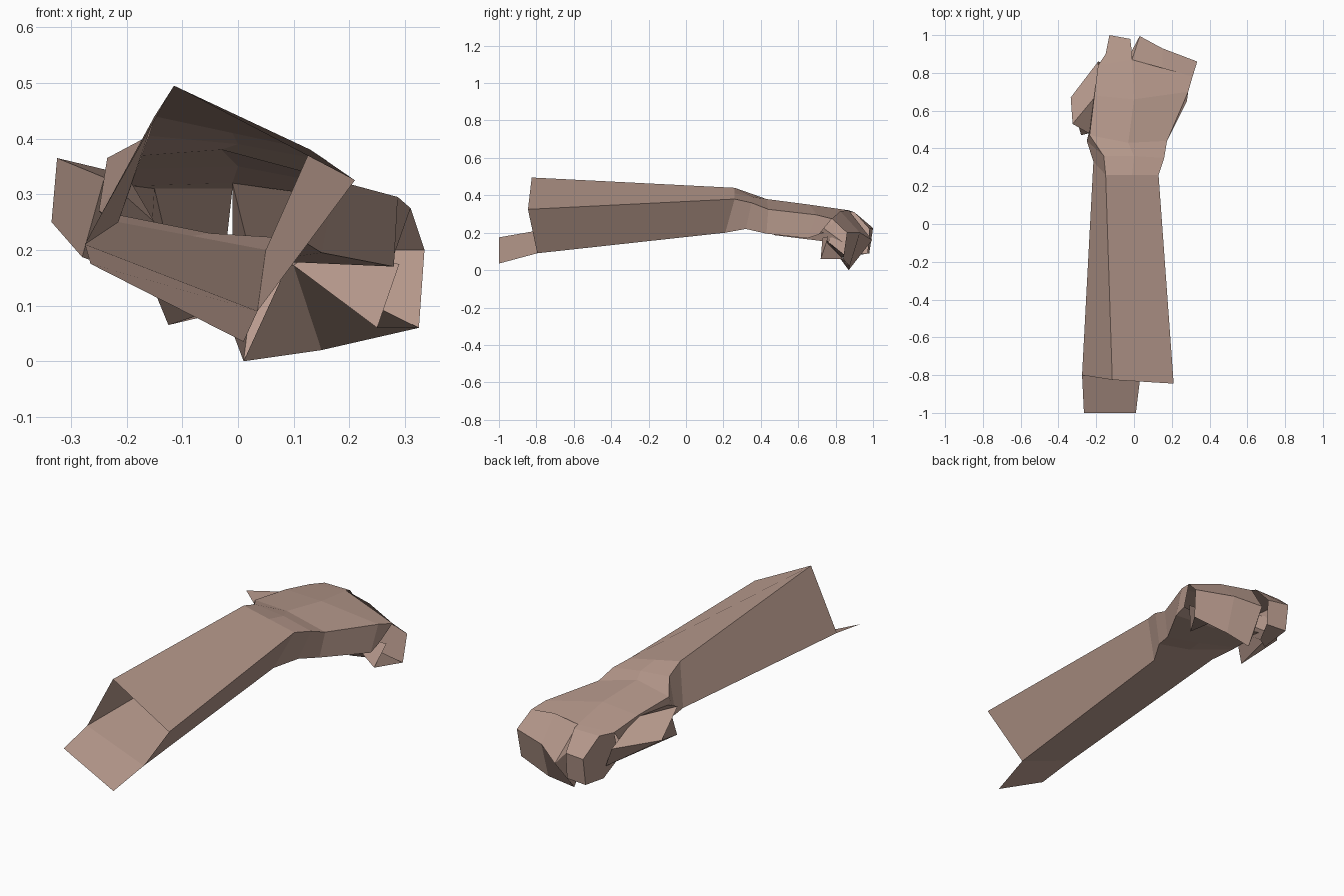
import bpy

skin = bpy.data.materials.new("skin")
skin.diffuse_color = (0.48, 0.325, 0.268, 1)


def loft(name, rings, closed=True, cap_start=False, cap_end=False):
    """Skin neighbouring rows of points; closed rows wrap around into tubes."""
    n = len(rings[0])
    verts = [p for r in rings for p in r]
    faces = []
    for i in range(len(rings) - 1):
        for j in range(n if closed else n - 1):
            k = (j + 1) % n
            faces.append((i * n + j, i * n + k, (i + 1) * n + k, (i + 1) * n + j))
    if cap_start:
        faces.append(tuple(reversed(range(n))))
    if cap_end:
        faces.append(tuple(range(len(verts) - n, len(verts))))
    me = bpy.data.meshes.new(name)
    me.from_pydata(verts, [], faces)
    me.materials.append(skin)
    ob = bpy.data.objects.new(name, me)
    bpy.context.collection.objects.link(ob)
    return ob


def mid(a, b):
    return tuple((p + q) / 2 for p, q in zip(a, b))


# forearm: open four-sided sleeve
elbow = [(-.115, -.825, .495), (.21, -.845, .325), (.035, -.795, .09), (-.275, -.80, .21)]
wrist = [(-.15, .26, .44), (.13, .26, .38), (.05, .21, .20), (-.215, .33, .25)]
loft("forearm", [elbow, wrist])

# flap continuing the underside behind the elbow opening
loft("elbow_flap", [[elbow[2], elbow[3]], [(.01, -1, .035), (-.265, -1, .175)]], closed=False)

# palm: six-sided rings from wrist to knuckles, open into the fist
A, B, C, D = wrist
knuckles = [(-.19, .84, .315), (-.01, .87, .32), (.31, .78, .275)]
loft("palm", [
    [A, mid(A, B), B, C, mid(C, D), D],
    [(-.16, .36, .405), (0, .36, .39), (.16, .35, .36), (.11, .32, .22), (-.05, .36, .23), (-.25, .44, .27)],
    [(-.235, .47, .365), (-.03, .43, .38), (.175, .44, .325), (.15, .43, .195), (-.03, .45, .22), (-.24, .48, .26)],
    [(-.21, .68, .345), (0, .66, .35), (.287, .70, .295), (.28, .65, .17), (.05, .66, .18), (-.19, .68, .22)],
    knuckles + [(.28, .71, .19), (.05, .70, .19), (-.17, .74, .20)],
])

# outer fingers: knuckle, front, bottom, folded tip of each column
loft("outer_fingers", [
    [knuckles[2], (.335, .86, .20), (.325, .84, .06), (.25, .72, .06), (.29, .76, .175)],
    [mid(knuckles[1], knuckles[2])[:2] + (.315,), (.15, .93, .20), (.15, .875, .02), (.10, .73, .172), (.11, .76, .18)],
    [knuckles[1], (.03, .995, .16), (.01, .87, 0), (.09, .74, .175), (.09, .76, .18)],
], closed=False)

# inner fingers with the tips curled under
loft("inner_fingers", [
    [knuckles[1], (-.01, .90, .31), (-.02, .98, .22), (-.02, .97, .09), (-.08, .85, .08), (-.07, .75, .15)],
    [knuckles[0], (-.15, .90, .31), (-.13, 1.0, .225), (-.13, .98, .09), (-.125, .83, .065), (-.16, .76, .15)],
], closed=False, cap_end=True)

# web joining the two finger pairs
loft("finger_web", [
    [knuckles[1], (.03, .995, .16), (.01, .87, 0)],
    [knuckles[1], (-.01, .92, .22), (-.02, .87, .08)],
], closed=False)

# thumb: wide base tapering along the side of the fist
loft("thumb", [
    [(-.325, .53, .365), (-.335, .67, .25), (-.28, .47, .187), (-.24, .48, .33)],
    [(-.20, .68, .335), (-.19, .86, .24), (-.15, .85, .14), (-.15, .70, .25)],
], cap_start=True, cap_end=True)
